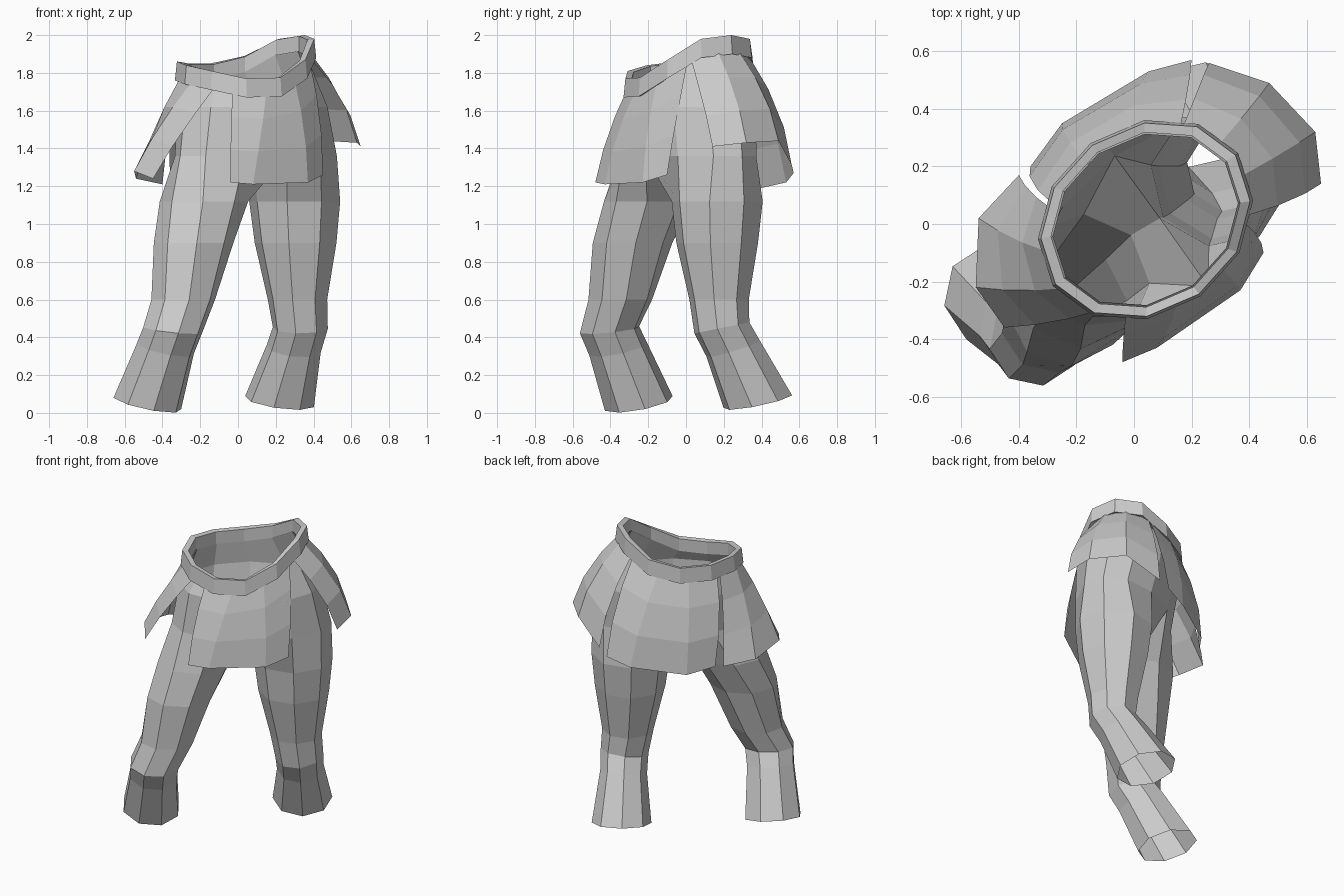
import bpy, bmesh, math
from mathutils import Vector

if "Cube" in bpy.data.objects:
    bpy.data.objects.remove(bpy.data.objects["Cube"])

SIDE = Vector((0.81, 0.58, 0))    # towards the wearer's +x hip
FRONT = Vector((0.58, -0.81, 0))  # direction the hips face


def make(name, verts, faces):
    me = bpy.data.meshes.new(name)
    me.from_pydata([tuple(v) for v in verts], [], faces)
    bm = bmesh.new()
    bm.from_mesh(me)
    bmesh.ops.recalc_face_normals(bm, faces=bm.faces)
    bm.to_mesh(me)
    bm.free()
    ob = bpy.data.objects.new(name, me)
    bpy.context.collection.objects.link(ob)
    return ob


def bridge(a, b):
    n = len(a)
    return [(a[i], a[(i + 1) % n], b[(i + 1) % n], b[i]) for i in range(n)]


def oval(c, a, b, ang):
    return Vector(c) + SIDE * (a * math.sin(ang)) + FRONT * (b * math.cos(ang))


# Height of the tilted waist at 12 stations, starting at the front
WAIST_Z = [1.775, 1.87, 1.98, 2.0, 1.98, 1.89, 1.85, 1.85, 1.86, 1.84, 1.81, 1.77]


def waist(i, scale, drop):
    k = math.floor(i)
    f = i - k
    p = oval((0.04, 0.015, 0), 0.375 * scale, 0.31 * scale, math.radians(30 * i))
    p.z = WAIST_Z[k % 12] * (1 - f) + WAIST_Z[(k + 1) % 12] * f - drop
    return p


# Waistband: closed four-sided section swept round the waist
profile = [(1.06, 0.1), (1.03, 0.0), (0.93, 0.005), (0.93, 0.09)]
verts = [waist(i, s, d) for s, d in profile for i in range(12)]
rings = [list(range(12 * k, 12 * k + 12)) for k in range(4)]
make("waistband", verts, sum((bridge(rings[k], rings[(k + 1) % 4]) for k in range(4)), []))

# Trousers: hips split at the crotch into two eight-sided legs
verts = [waist(i, 0.91, 0.085) for i in range(12)]
verts += [oval((0.075, 0.025, 1.62), 0.44, 0.31, math.radians(30 * i)) for i in range(12)]
verts += [oval((0.095, 0.01, 1.36), 0.495, 0.28, math.radians(30 * i)) for i in range(12)]
verts.append(Vector((0.09, 0.02, 1.24)))
faces = bridge(rings[0], rings[1]) + bridge(rings[1], rings[2])
# each leg ring: x, y, z, radius, slope in x, slope in y, twist
right_leg = [(0.30, 0.165, 1.12, 0.245, 0, 0, 0), (0.305, 0.165, 0.9, 0.22, 0, 0, 0),
             (0.315, 0.175, 0.6, 0.16, 0, 0, 0), (0.33, 0.19, 0.45, 0.148, 0, 0.2, 0),
             (0.295, 0.25, 0.34, 0.145, -0.1, 0.3, 0), (0.22, 0.38, 0.06, 0.185, -0.13, 0.2, 0)]
left_leg = [(-0.18, -0.2, 1.12, 0.235, 0, 0, -8), (-0.235, -0.283, 0.9, 0.212, 0, 0, -14),
            (-0.29, -0.348, 0.6, 0.172, 0, 0, -20), (-0.345, -0.405, 0.44, 0.16, -0.1, 0.1, -20),
            (-0.385, -0.36, 0.34, 0.155, -0.2, 0.2, -20), (-0.48, -0.25, 0.05, 0.183, -0.2, 0.18, -20)]
for sign, leg in ((1, right_leg), (-1, left_leg)):
    prev = [24 + (sign * k) % 12 for k in range(7)] + [36]
    for x, y, z, r, sx, sy, twist in leg:
        cur = []
        for k in range(8):
            p = oval((x, y, z), sign * r, r, math.radians(45 * k - 45 + twist))
            p.z += sx * (p.x - x) + sy * (p.y - y)
            cur.append(len(verts))
            verts.append(p)
        faces += bridge(prev, cur)
        prev = cur
make("trousers", verts, faces)

# Skirt panels: start station, end station, bulge and hem points
panels = {
    "front_panel": (-1.4, 1.6, 0.02, [(-0.04, -0.48, 1.22), (0.08, -0.43, 1.21),
                                      (0.37, -0.23, 1.22), (0.45, -0.1, 1.26)]),
    "right_panel": (1.7, 4.25, 0.045, [(0.65, 0.14, 1.41), (0.63, 0.32, 1.43),
                                       (0.47, 0.49, 1.44), (0.26, 0.56, 1.31)]),
    "back_panel": (4.3, 7.3, 0.035, [(0.2, 0.57, 1.27), (0.05, 0.53, 1.22),
                                     (-0.25, 0.35, 1.18), (-0.36, 0.2, 1.21)]),
    "left_panel": (7.4, 10.1, 0.02, [(-0.40, 0.17, 1.21), (-0.54, 0.02, 1.24),
                                     (-0.55, -0.22, 1.28), (-0.45, -0.36, 1.24)]),
}
for name, (start, end, bulge, hem) in panels.items():
    verts, faces = [], []
    for t in (0, 0.3, 0.65, 1):
        for j, h in enumerate(hem):
            p = waist(start + (end - start) * j / 3, 0.98, 0.07).lerp(Vector(h), t)
            out = Vector((p.x - 0.05, p.y - 0.02, 0)).normalized()
            verts.append(p + out * bulge * math.sin(math.pi * t))
    for r in range(3):
        for j in range(3):
            a = 4 * r + j
            faces.append((a, a + 1, a + 5, a + 4))
    make(name, verts, faces)
